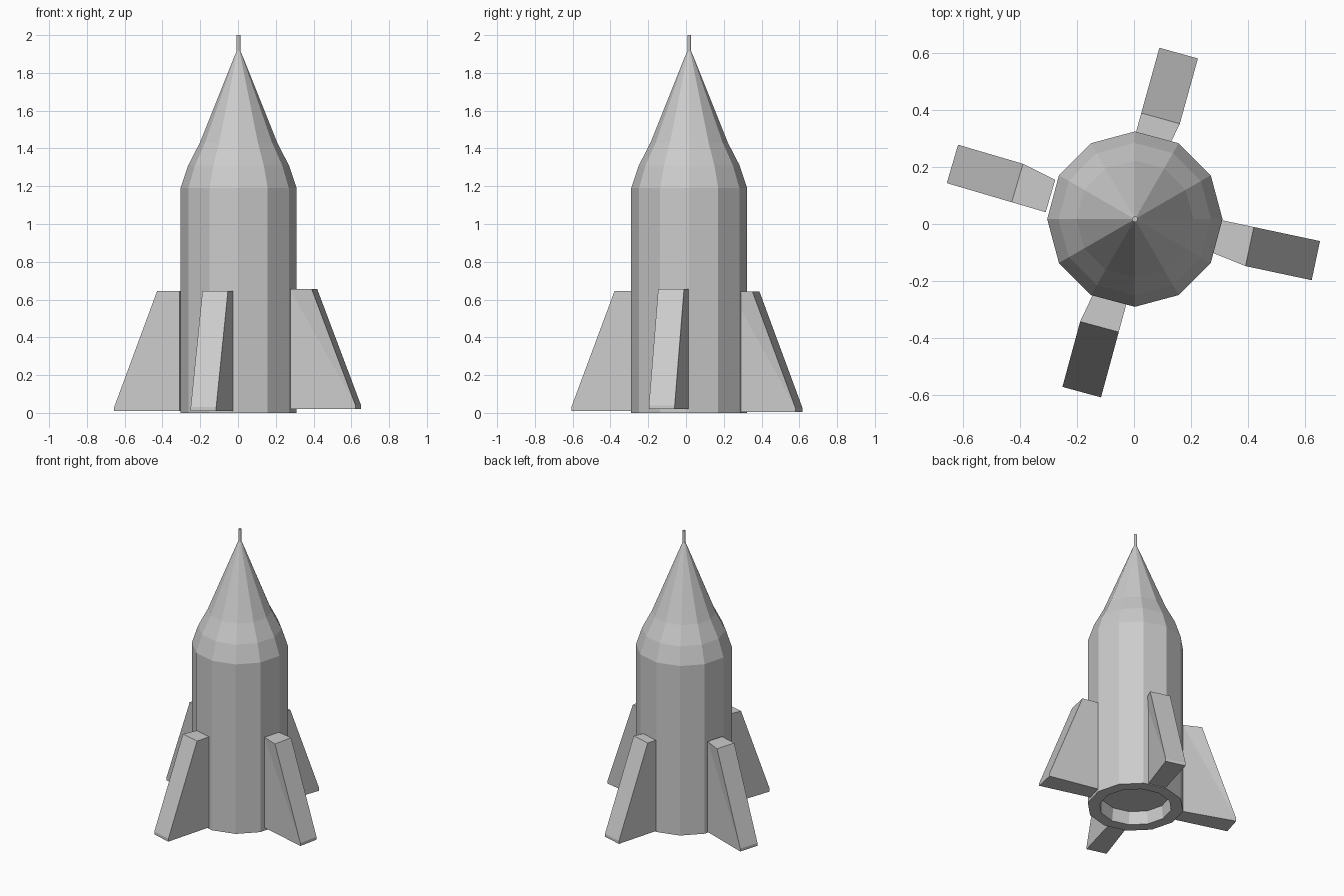
import bpy, bmesh
from math import cos, sin, pi, radians
from mathutils import Matrix

if "Cube" in bpy.data.objects:
    bpy.data.objects.remove(bpy.data.objects["Cube"])

CX, CY = 0.003, 0.017   # axis of the hull


def finish(name, bm):
    bmesh.ops.remove_doubles(bm, verts=bm.verts, dist=1e-5)
    bmesh.ops.recalc_face_normals(bm, faces=bm.faces)
    me = bpy.data.meshes.new(name)
    bm.to_mesh(me)
    bm.free()
    ob = bpy.data.objects.new(name, me)
    bpy.context.collection.objects.link(ob)
    return ob


def lathe(name, profile, sides=12):
    """Revolve an (r, z) profile into flat-sided rings."""
    bm = bmesh.new()
    rings = [[bm.verts.new((CX + r * cos(2 * pi * i / sides),
                            CY + r * sin(2 * pi * i / sides), z))
              for i in range(sides)] for r, z in profile]
    for a, b in zip(rings, rings[1:]):
        for i in range(sides):
            j = (i + 1) % sides
            bm.faces.new((a[i], a[j], b[j], b[i]))
    bm.faces.new(rings[0])
    bm.faces.new(rings[-1])
    return finish(name, bm)


def fin(name, x, y, angle, z0, z1):
    """Swept fin: narrower at the root on one side, short vertical toe."""
    outline = [(-0.124, z0, -0.048), (0.237, z0, -0.07), (0.237, z0 + 0.02, -0.07),
               (0.0, z1, -0.07), (-0.124, z1, -0.048)]
    bm = bmesh.new()
    near = [bm.verts.new((u, v, z)) for u, z, v in outline]
    far = [bm.verts.new((u, 0.07, z)) for u, z, v in outline]
    for side in (near, far):
        bm.faces.new((side[0], side[1], side[2], side[4]))
        bm.faces.new((side[2], side[3], side[4]))
    for i in range(5):
        j = (i + 1) % 5
        bm.faces.new((near[i], near[j], far[j], far[i]))
    bm.transform(Matrix.Translation((x, y, 0)) @ Matrix.Rotation(radians(angle), 4, 'Z'))
    return finish(name, bm)


# Hull with recessed exhaust and tapered nose
lathe("hull", [(0.22, 0.09), (0.23, 0.0), (0.307, 0.0), (0.307, 1.19),
               (0.267, 1.31), (0.205, 1.43), (0.025, 1.88), (0.010, 1.915)])

# Antenna on the tip
lathe("nose_antenna", [(0.010, 1.91), (0.010, 2.0)])

# Four fins
fin("right_fin", 0.405, -0.079, -12.0, 0.02, 0.655)
fin("back_fin", 0.093, 0.370, 74.5, 0.005, 0.643)
fin("left_fin", -0.4085, 0.1435, 163.6, 0.01, 0.645)
fin("front_fin", -0.121, -0.360, 254.8, 0.01, 0.645)
